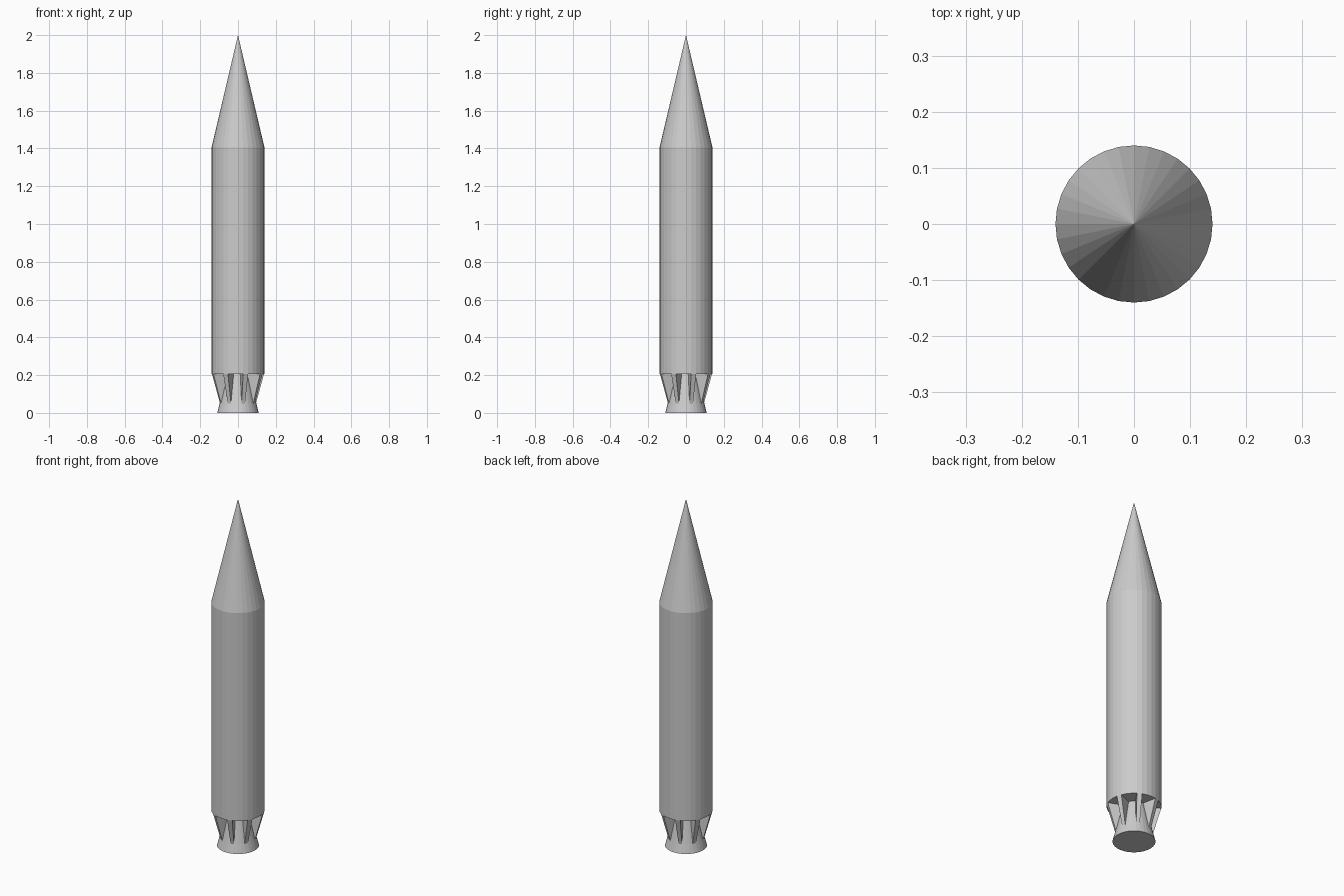
import bpy, bmesh
from math import sin, cos, tau

if "Cube" in bpy.data.objects:
    bpy.data.objects.remove(bpy.data.objects["Cube"])

SIDES = 32


def make_object(name, bm):
    bmesh.ops.recalc_face_normals(bm, faces=bm.faces)
    mesh = bpy.data.meshes.new(name)
    bm.to_mesh(mesh)
    bm.free()
    obj = bpy.data.objects.new(name, mesh)
    bpy.context.collection.objects.link(obj)
    return obj


def polar(r, k, z):
    a = tau * k / SIDES
    return (r * cos(a), r * sin(a), z)


def lathe(name, profile):
    """Revolve (radius, z) points into a faceted solid; radius 0 is a tip."""
    bm = bmesh.new()
    rings = []
    for r, z in profile:
        if r == 0:
            rings.append([bm.verts.new((0, 0, z))] * SIDES)
        else:
            rings.append([bm.verts.new(polar(r, k, z)) for k in range(SIDES)])
    for lo, hi in zip(rings, rings[1:]):
        for k in range(SIDES):
            n = (k + 1) % SIDES
            bm.faces.new(dict.fromkeys((lo[k], lo[n], hi[n], hi[k])))
    for ring, (r, z) in ((rings[0], profile[0]), (rings[-1], profile[-1])):
        if r > 0:
            bm.faces.new(ring)
    return make_object(name, bm)


# Hull and pointed nose in one piece
lathe("rocket_body", [(0.14, 0.205), (0.14, 1.405), (0, 2.0)])

# Flared exhaust bell, closed at the bottom
lathe("exhaust_bell", [(0.11, 0), (0.097, 0.05), (0.06, 0.205)])

# Eight triangular struts, each one facet wide, between bell and hull
bm = bmesh.new()
for k in range(1, SIDES, 4):
    a, b = [[bm.verts.new(polar(r, side, z))
             for r, z in ((0.06, 0.205), (0.14, 0.205), (0.097, 0.05))]
            for side in (k, k + 1)]
    bm.faces.new(a)
    bm.faces.new(b)
    for i in range(3):
        j = (i + 1) % 3
        bm.faces.new((a[i], a[j], b[j], b[i]))
make_object("engine_struts", bm)
